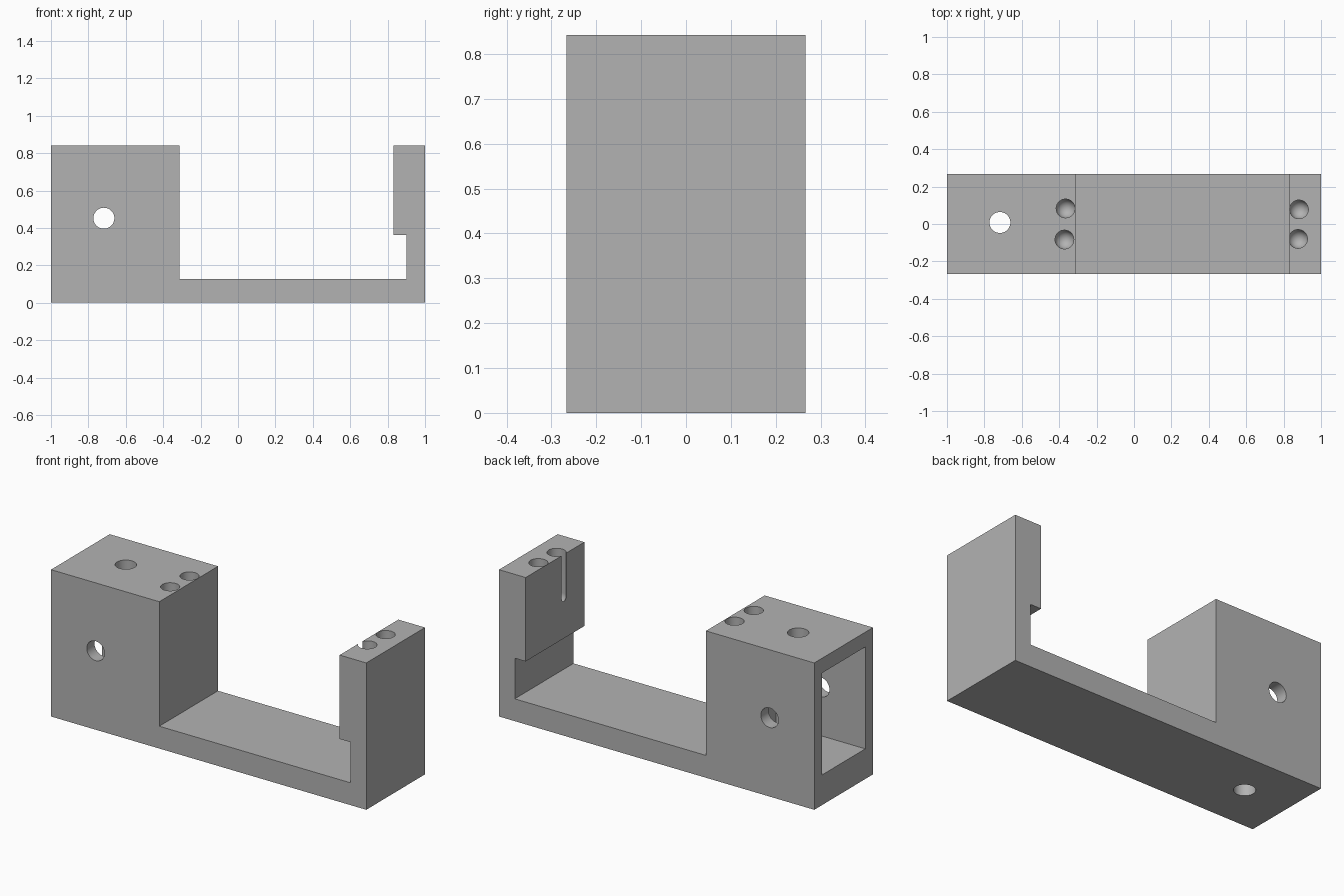
import bpy
import bmesh
import math
from mathutils import Matrix, Vector

cube = bpy.data.objects.get("Cube")
if cube:
    bpy.data.objects.remove(cube, do_unlink=True)

HALF_Y, TOP = 0.266, 0.842

grey = bpy.data.materials.new("plain grey")
grey.use_nodes = True
grey.diffuse_color = (0.45, 0.45, 0.45, 1)
grey.node_tree.nodes["Principled BSDF"].inputs["Base Color"].default_value = grey.diffuse_color


def make_object(name, bm):
    bmesh.ops.recalc_face_normals(bm, faces=bm.faces)
    mesh = bpy.data.meshes.new(name)
    bm.to_mesh(mesh)
    bm.free()
    mesh.materials.append(grey)
    obj = bpy.data.objects.new(name, mesh)
    bpy.context.collection.objects.link(obj)
    return obj


def box(name, low, high):
    low, high = Vector(low), Vector(high)
    bm = bmesh.new()
    bmesh.ops.create_cube(bm, size=1, matrix=Matrix.Translation((low + high) / 2)
                          @ Matrix.Diagonal((*(high - low), 1)))
    return make_object(name, bm)


def drill(name, centre, radius, length, axis="Z"):
    bm = bmesh.new()
    turn = Matrix.Rotation(math.pi / 2, 4, "X") if axis == "Y" else Matrix()
    bmesh.ops.create_cone(bm, cap_ends=True, segments=48, radius1=radius, radius2=radius,
                          depth=length, matrix=Matrix.Translation(centre) @ turn)
    return make_object(name, bm)


def round_drill(name, x, y, radius, depth):
    # Half profile spun around the vertical axis, with a hemispherical tip
    bm = bmesh.new()
    outline = [(0, TOP + 0.1), (radius, TOP + 0.1)]
    for i in range(9):
        a = i / 8 * math.pi / 2
        outline.append((radius * math.cos(a), TOP - depth - radius * math.sin(a)))
    verts = [bm.verts.new((x + r, y, z)) for r, z in outline]
    edges = [bm.edges.new(pair) for pair in zip(verts, verts[1:])]
    bmesh.ops.spin(bm, geom=verts + edges, cent=(x, y, 0), axis=(0, 0, 1),
                   angle=2 * math.pi, steps=40)
    bmesh.ops.remove_doubles(bm, verts=bm.verts, dist=0.0005)
    return make_object(name, bm)


# Bracket body: side profile extruded across the width
profile = [(-1, 0), (1, 0), (1, TOP), (0.831, TOP), (0.831, 0.361), (0.90, 0.361),
           (0.90, 0.128), (-0.313, 0.128), (-0.313, TOP), (-1, TOP)]
bm = bmesh.new()
side = bm.faces.new([bm.verts.new((x, -HALF_Y, z)) for x, z in profile])
extruded = bmesh.ops.extrude_face_region(bm, geom=[side])
bmesh.ops.translate(bm, vec=(0, 2 * HALF_Y, 0),
                    verts=[v for v in extruded["geom"] if isinstance(v, bmesh.types.BMVert)])
body = make_object("bracket_body", bm)

# Cutters: end pocket, cross holes and blind round-ended holes
cutters = [
    box("pocket_cutter", (-1.1, -0.196, 0.173), (-0.435, 0.196, 0.757)),
    drill("cross_hole_cutter", (-0.717, 0, 0.452), 0.056, 1, "Y"),
    drill("vertical_hole_cutter", (-0.717, 0.008, 0.4), 0.056, 2),
]
for i, (x, y) in enumerate([(-0.366, 0.083), (-0.372, -0.083), (0.882, 0.078), (0.877, -0.08)]):
    cutters.append(round_drill(f"blind_hole_cutter_{i + 1}", x, y, 0.05, 0.25))

for cutter in cutters:
    mod = body.modifiers.new(cutter.name, "BOOLEAN")
    mod.operation = "DIFFERENCE"
    mod.solver = "EXACT"
    mod.object = cutter

# Bake the cuts and discard the cutters
bpy.context.view_layer.update()
evaluated = body.evaluated_get(bpy.context.evaluated_depsgraph_get())
result = bpy.data.meshes.new_from_object(evaluated)
body.modifiers.clear()
body.data = result
body.data.materials.clear()
body.data.materials.append(grey)
for polygon in body.data.polygons:
    polygon.material_index = 0
for cutter in cutters:
    bpy.data.objects.remove(cutter, do_unlink=True)

bpy.ops.object.select_all(action="DESELECT")
body.select_set(True)
bpy.context.view_layer.objects.active = body
bpy.ops.object.shade_smooth_by_angle(angle=math.radians(30))
